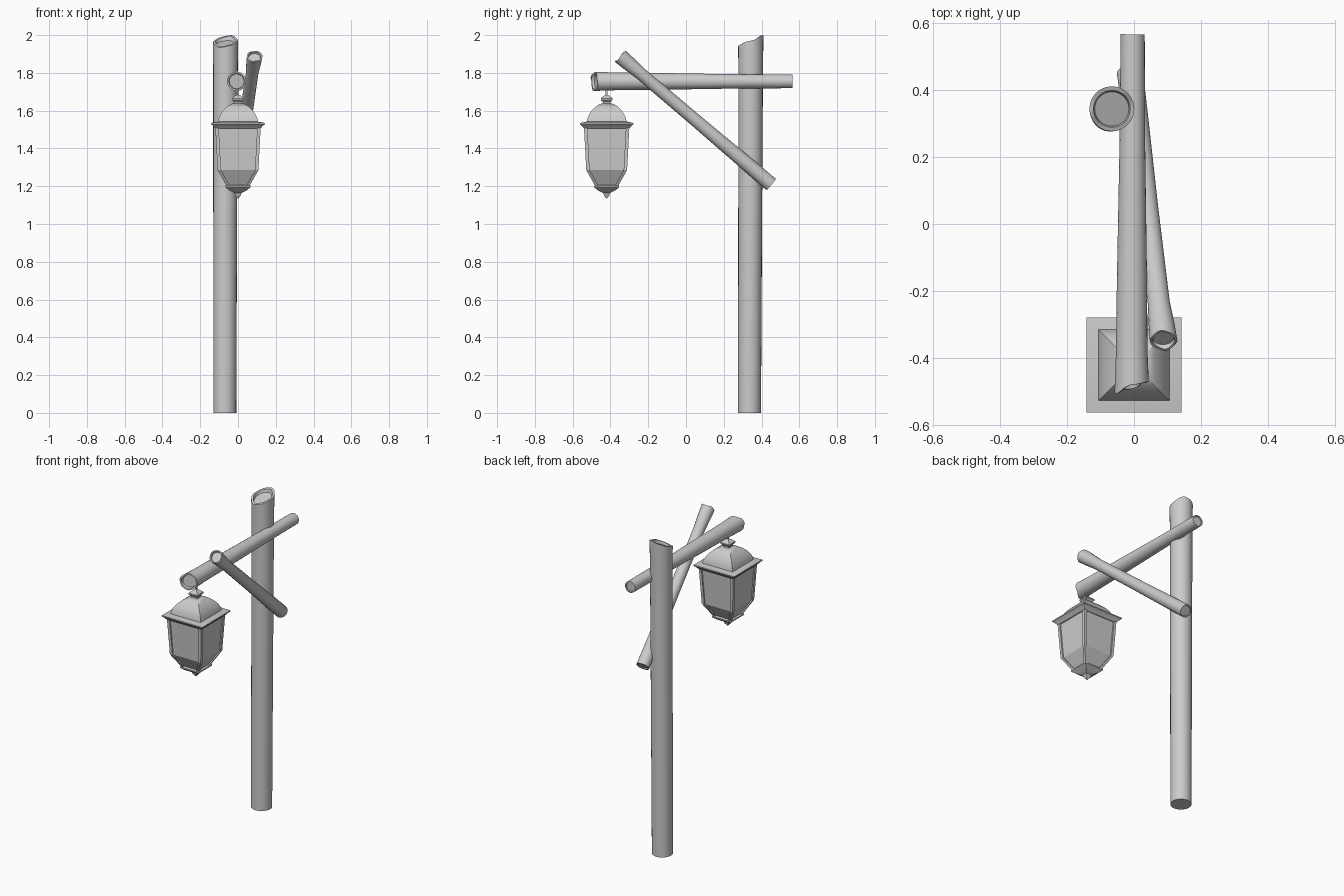
import bpy, bmesh, math
from mathutils import Vector

if "Cube" in bpy.data.objects:
    bpy.data.objects.remove(bpy.data.objects["Cube"])


def finish(name, bm, angle):
    bmesh.ops.recalc_face_normals(bm, faces=bm.faces)
    me = bpy.data.meshes.new(name)
    bm.to_mesh(me)
    bm.free()
    ob = bpy.data.objects.new(name, me)
    bpy.context.collection.objects.link(ob)
    bpy.ops.object.select_all(action='DESELECT')
    ob.select_set(True)
    bpy.context.view_layer.objects.active = ob
    bpy.ops.object.shade_smooth_by_angle(angle=math.radians(angle))
    return ob


def skin(bm, rings):
    """Bridge successive vertex rings and cap both ends."""
    loops = [[bm.verts.new(p) for p in ring] for ring in rings]
    n = len(loops[0])
    for a, b in zip(loops, loops[1:]):
        for i in range(n):
            j = (i + 1) % n
            bm.faces.new((a[i], a[j], b[j], b[i]))
    bm.faces.new(loops[0])
    bm.faces.new(loops[-1])


def log(name, p0, p1, stations, cut0=(0, 0, 0), cut1=(0, 0, 0),
        jag=(0, 0), sink=(0.006, 0.006), sides=24):
    """Tapered log with sloped, slightly ragged, recessed ends."""
    p0, p1 = Vector(p0), Vector(p1)
    axis = (p1 - p0).normalized()
    u = axis.cross(Vector((0.31, 0.17, 0.93)) if abs(axis.z) < 0.9 else Vector((0, 1, 0))).normalized()
    v = axis.cross(u)

    def ring(t, r, cut=None, rag=0, drop=0):
        pts = []
        for i in range(sides):
            a = 2 * math.pi * i / sides
            d = (u * math.cos(a) + v * math.sin(a)) * r
            off = drop
            if cut is not None:
                off += d.dot(Vector(cut)) + rag * (math.sin(3 * a + 1) + 0.5 * math.sin(5 * a))
            pts.append(p0.lerp(p1, t) + d + axis * off)
        return pts

    ra, rb = stations[0][1], stations[-1][1]
    rings = []
    if sink[0]:
        rings += [ring(0, ra * 0.76, cut0, 0, sink[0]), ring(0, ra * 0.82, cut0, jag[0])]
    rings.append(ring(0, ra, cut0, jag[0]))
    rings += [ring(t, r) for t, r in stations[1:-1]]
    rings.append(ring(1, rb, cut1, jag[1]))
    if sink[1]:
        rings += [ring(1, rb * 0.82, cut1, jag[1]), ring(1, rb * 0.76, cut1, 0, -sink[1])]
    bm = bmesh.new()
    skin(bm, rings)
    return finish(name, bm, 40)


CX, CY = 0.0, -0.42  # lantern axis


def square_loft(name, profile, angle=25):
    bm = bmesh.new()
    skin(bm, [[Vector((CX + sx * h, CY + sy * h, z))
               for sx, sy in ((-1, -1), (1, -1), (1, 1), (-1, 1))] for z, h in profile])
    return finish(name, bm, angle)


# timber frame
log("post", (-0.07, 0.336, 0), (-0.066, 0.343, 1.967),
    [(0, 0.061), (0.5, 0.063), (0.92, 0.065), (1, 0.067)],
    cut1=(0.1, 0.42, 0), jag=(0, 0.004), sink=(0, 0.018))
log("cross_beam", (-0.007, -0.485, 1.755), (-0.004, 0.565, 1.755),
    [(0, 0.051), (0.1, 0.047), (0.3, 0.045), (0.7, 0.038), (1, 0.036)],
    cut0=(0.35, 0, 0.05), jag=(0.004, 0), sink=(0.014, 0.005))
log("brace", (0.088, -0.347, 1.887), (-0.012, 0.45, 1.21),
    [(0, 0.041), (0.05, 0.039), (0.14, 0.033), (0.5, 0.034), (0.85, 0.038), (1, 0.039)],
    cut0=(-0.1, 0, 0.05), jag=(0.003, 0), sink=(0.012, 0.005))

# lantern roof, rim and finial
square_loft("lantern_rim", [(1.505, 0.115), (1.508, 0.122), (1.522, 0.134),
                            (1.528, 0.142), (1.535, 0.142), (1.542, 0.106)])
square_loft("lantern_roof", [(1.54, 0.106), (1.56, 0.102), (1.582, 0.092), (1.602, 0.078),
                             (1.62, 0.06), (1.632, 0.042), (1.637, 0.03)], 35)
square_loft("lantern_finial", [(1.635, 0.022), (1.645, 0.02), (1.657, 0.031),
                               (1.665, 0.031), (1.68, 0.014), (1.684, 0.005), (1.725, 0.005)])

# glass body and corner struts
body = [(1.51, 0.12), (1.285, 0.108), (1.2, 0.06)]
square_loft("lantern_glass", [(z, h - 0.008) for z, h in body])
bm = bmesh.new()
w = 0.009
for sx in (-1, 1):
    for sy in (-1, 1):
        skin(bm, [[Vector((CX + sx * (h - w) + dx * w, CY + sy * (h - w) + dy * w, z))
                   for dx, dy in ((-1, -1), (1, -1), (1, 1), (-1, 1))] for z, h in body])
finish("lantern_struts", bm, 25)

# lantern foot
square_loft("lantern_foot", [(1.207, 0.058), (1.202, 0.066), (1.194, 0.066), (1.178, 0.046),
                             (1.164, 0.018), (1.15, 0.014), (1.135, 0.002)])
